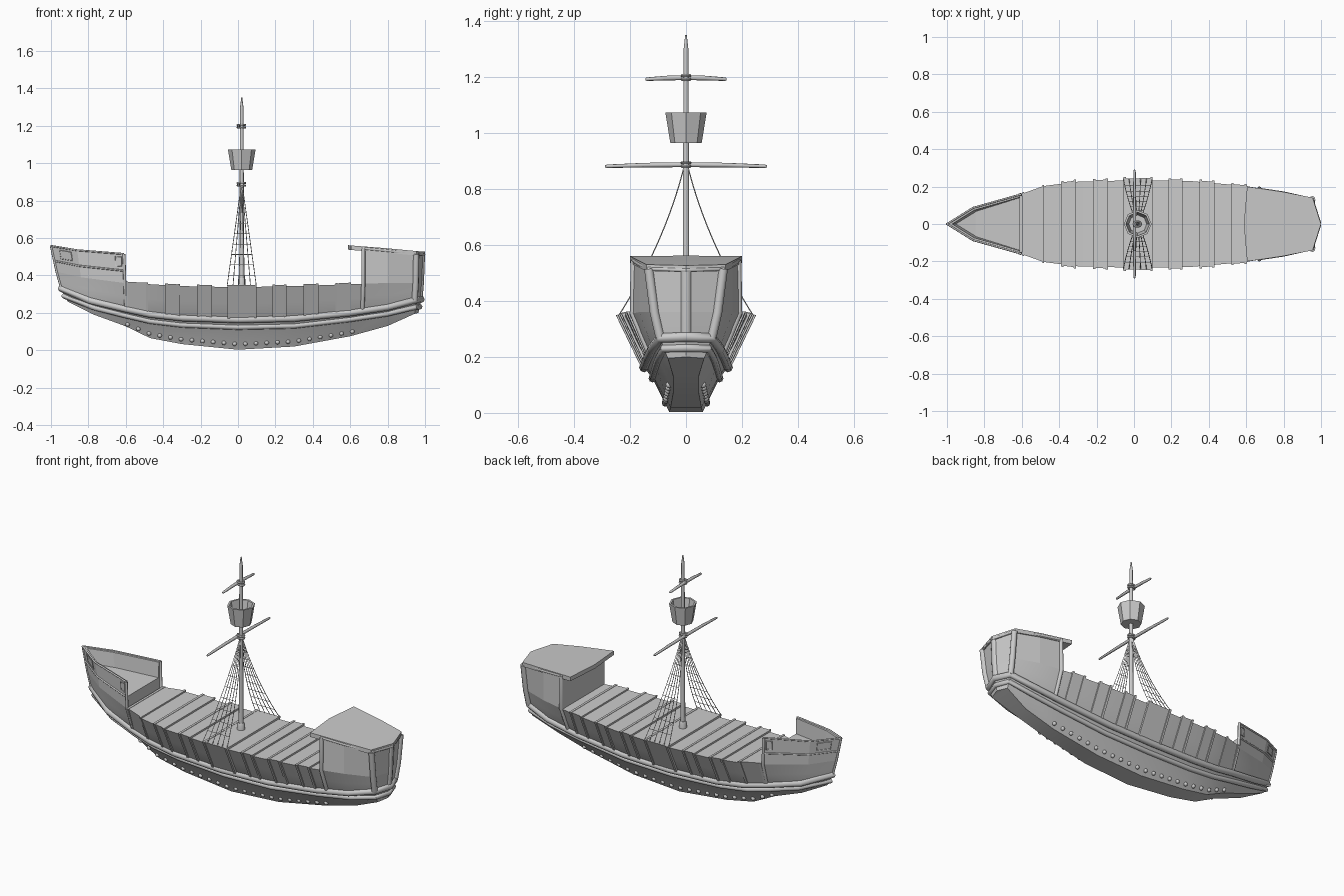
import bpy, bmesh, math
from mathutils import Vector

if "Cube" in bpy.data.objects:
    bpy.data.objects.remove(bpy.data.objects["Cube"])

# half-breadth hull lines (x, half width, z), bow to stern
BOT = [(-.91, 0, .26), (-.77, .03, .19), (-.6, .04, .128), (-.47, .05, .065), (-.3, .056, .033), (0, .06, .003),
       (.3, .055, .02), (.6, .045, .075), (.8, .045, .13), (.945, .065, .195), (.965, 0, .2)]
W1 = [(-.93, 0, .29), (-.77, .055, .228), (-.6, .085, .185), (-.47, .1, .155), (-.3, .11, .135), (0, .12, .123),
      (.3, .118, .13), (.6, .108, .165), (.8, .098, .195), (.945, .08, .23), (.972, 0, .232)]
W2 = [(-.945, 0, .33), (-.79, .068, .265), (-.6, .11, .22), (-.47, .128, .192), (-.3, .142, .173), (0, .15, .163),
      (.3, .146, .17), (.6, .135, .2), (.8, .12, .23), (.945, .092, .268), (.98, 0, .272)]
DECK = [(-.97, 0, .42), (-.84, .075, .39), (-.61, .155, .36), (-.47, .205, .353), (-.3, .226, .343), (0, .234, .337),
        (.3, .23, .343), (.6, .203, .353), (.8, .167, .36), (.95, .113, .36), (.988, 0, .36)]
FORE = [(-1, 0, .558), (-.86, .087, .535), (-.61, .157, .515)]
AFT = [(.66, .187, .545), (.8, .166, .532), (.953, .133, .515), (.994, 0, .51)]


def at(line, x):
    """Point on a hull line at the given x."""
    for a, b in zip(line, line[1:]):
        if a[0] <= x <= b[0]:
            return Vector(a).lerp(Vector(b), (x - a[0]) / (b[0] - a[0]))
    return Vector(line[-1])


def mix(l1, l2, t):
    return [Vector(a).lerp(Vector(b), t) for a, b in zip(l1, l2)]


def finish(name, bm, smooth=None):
    bmesh.ops.remove_doubles(bm, verts=bm.verts, dist=1e-5)
    bmesh.ops.recalc_face_normals(bm, faces=bm.faces)
    me = bpy.data.meshes.new(name)
    bm.to_mesh(me)
    bm.free()
    ob = bpy.data.objects.new(name, me)
    bpy.context.collection.objects.link(ob)
    if smooth:
        activate(ob)
        bpy.ops.object.shade_smooth_by_angle(angle=math.radians(smooth))
    return ob


def activate(ob):
    bpy.ops.object.select_all(action='DESELECT')
    ob.select_set(True)
    bpy.context.view_layer.objects.active = ob


def face(bm, pts):
    """Face from points, skipping coincident ones."""
    ps = []
    for p in pts:
        if all((Vector(p) - q).length > 1e-5 for q in ps):
            ps.append(Vector(p))
    if len(ps) > 2:
        bm.faces.new([bm.verts.new(p) for p in ps])


def flip(p):
    return Vector((p[0], -p[1], p[2]))


def loft(name, levels, closed=True, smooth=None):
    """Skin symmetric half lines stacked bottom to top; capped when closed."""
    bm = bmesh.new()
    for a, b in zip(levels, levels[1:]):
        for i in range(len(a) - 1):
            q = [a[i], a[i + 1], b[i + 1], b[i]]
            face(bm, q)
            face(bm, [flip(p) for p in q])
        if closed:
            for k in (0, -1):
                face(bm, [a[k], flip(a[k]), flip(b[k]), b[k]])
    if closed:
        for l in (levels[0], levels[-1]):
            for p, q in zip(l, l[1:]):
                face(bm, [p, q, flip(q), flip(p)])
    return finish(name, bm, smooth)


def tube(name, paths, r, cyclic=False, res=2, radii=None):
    cu = bpy.data.curves.new(name, 'CURVE')
    cu.dimensions = '3D'
    cu.bevel_depth, cu.bevel_resolution, cu.use_fill_caps = r, res, True
    for path in paths:
        sp = cu.splines.new('POLY')
        sp.points.add(len(path) - 1)
        for i, p in enumerate(path):
            sp.points[i].co = (*p, 1)
            sp.points[i].radius = radii[i] if radii else 1
        sp.use_cyclic_u = cyclic
    ob = bpy.data.objects.new(name, cu)
    bpy.context.collection.objects.link(ob)
    activate(ob)
    bpy.ops.object.convert(target='MESH')
    bpy.ops.object.shade_smooth_by_angle(angle=math.radians(50))
    return ob


def both(path):
    return [path] if all(abs(p[1]) < 1e-5 for p in path) else [path, [flip(p) for p in path]]


def lathe(name, prof, sides, x, smooth=None):
    bm = bmesh.new()
    for (r0, z0), (r1, z1) in zip(prof, prof[1:]):
        for i in range(sides):
            a, b = (2 * math.pi * k / sides for k in (i, i + 1))
            face(bm, [(x + r * math.cos(t), r * math.sin(t), z)
                      for r, t, z in ((r0, a, z0), (r0, b, z0), (r1, b, z1), (r1, a, z1))])
    return finish(name, bm, smooth)


# hull and wales
loft("hull", [BOT, W1, W2, mix(W2, DECK, .5), DECK], smooth=25)
for name, line, r in (("upper_wale", W2, .018), ("lower_wale", W1, .014)):
    tube(name, [list(line) + [flip(p) for p in line[-2:0:-1]]], r, True)

# raised cross frames with edge posts; the middle one carries the shrouds
def frame(name, x0, x1, out):
    lo, hi = [], []
    for x in (x0, x1):
        a, b = at(W2, x), at(DECK, x)
        lo.append(a + Vector((0, out * .7, 0)))
        hi.append(b + Vector((0, out, .006 + out * .3)))
    loft(name, [lo, hi])

for i, (x0, x1, out) in enumerate([(-.6, -.48, .003), (-.39, -.31, .007), (-.22, -.14, .007), (-.055, .1, .012),
                                   (.185, .26, .007), (.35, .43, .007), (.52, .605, .004)]):
    frame(f"frame_panel_{i}", x0, x1, out)
    for s, x in (("a", x0), ("b", x1 - .013)):
        frame(f"frame_post_{i}{s}", x, x + .013, out + .006)

# bolts along the bottom
bm = bmesh.new()
for i in range(22):
    x = -.59 + i * .0572
    p = at(BOT, x).lerp(at(W1, x), .25)
    for q in (p, flip(p)):
        v = bmesh.ops.create_icosphere(bm, subdivisions=2, radius=.012)['verts']
        bmesh.ops.translate(bm, verts=v, vec=q)
finish("hull_bolts", bm, 60)

# forecastle: floor block, bulwark, trim
floor = mix(DECK[:3], FORE, .42)
loft("forecastle_base", [DECK[:3], floor])
inner = [(-.972, 0, .553), (-.856, .073, .533), (-.61, .143, .514)]
inner_low = [(-.95, 0, .46), (-.84, .068, .44), (-.61, .14, .42)]
bul = loft("forecastle_bulwark", [floor, FORE, inner, inner_low], closed=False)
bm = bmesh.new()
for s in (1, -1):
    face(bm, [(p[0], s * p[1], p[2]) for p in (floor[2], FORE[2], inner[2], inner_low[2])])
finish("bulwark_ends", bm)
tube("forecastle_floor_trim", both(floor), .005)
tube("forecastle_rail", both(FORE), .005)
tube("forecastle_end_posts", both([at(W2, -.6), at(DECK, -.605), FORE[2]]), .008)
tube("stem", [[W2[0], DECK[0], FORE[0]]], .006)

# framed ports in the bulwark, each a rectangle on one wall segment
ports = []
for a, u0, u1 in ((0, .3, .75), (1, .82, .95)):
    rect = []
    for u, v in ((u0, .25), (u1, .25), (u1, .8), (u0, .8)):
        lo, hi = floor[a].lerp(floor[a + 1], u), Vector(FORE[a]).lerp(Vector(FORE[a + 1]), u)
        rect.append(lo.lerp(hi, v))
    ports += both(rect)
tube("bulwark_ports", ports, .003, True, 1)

# sterncastle: walls, posts and overhanging roof
base = [at(DECK, .66), Vector(DECK[8]), Vector(DECK[9]), Vector(DECK[10])]
loft("sterncastle_walls", [base, AFT])
tube("sterncastle_front_posts", both([at(W2, .665), at(DECK, .67), Vector(AFT[0]) + Vector((.01, 0, 0))]), .011)
tube("sterncastle_corner_posts", both([W2[9], DECK[9], AFT[2]]), .017)
tube("sterncastle_centre_post", [[(.965, 0, .275), (.972, 0, .36), (.978, 0, .51)]], .022)
tube("sterncastle_top_trim", both(AFT), .008)
roof = [Vector(p) for p in ((.587, 0, .562), (.605, .2, .56), (.8, .171, .545), (.955, .141, .53), (1, 0, .527))]
loft("sterncastle_roof", [[p - Vector((0, 0, .024)) for p in roof], roof])

# mast with foot collar and crow's nest
MX = .02
lathe("mast", [(0, .33), (.013, .33), (.011, .9), (.009, 1.29), (.009, 1.3), (.003, 1.35), (0, 1.35)], 10, MX, 40)
lathe("mast_foot", [(.021, .33), (.021, .375), (.016, .387), (0, .387)], 10, MX, 40)
lathe("crows_nest", [(0, .965), (.056, .965), (.074, 1.074), (.063, 1.074), (.048, .98), (0, .98)], 8, MX)

# yards with their lashings
for name, z, half in (("lower", .887, .29), ("upper", 1.198, .145)):
    ys = (-1, -.97, -.5, 0, .5, .97, 1)
    tube(name + "_yard", [[(.003, half * y, z - .006 * y * y) for y in ys]], .009,
         radii=(.4, .7, .9, 1, .9, .7, .4))
    ring = [(.018 + .02 * math.cos(k * math.pi / 5), .014 * math.sin(k * math.pi / 5)) for k in range(10)]
    tube(name + "_lashing", [[(x, y, z + dz) for x, y in ring] for dz in (-.007, .007)], .006, True, 1)

# shrouds and ratlines
def shroud(k, t):
    """k: across -1..1, t: 0 at deck to 1 at mast."""
    y = .242 * (1 - t) - .1 * t * (1 - t) + .008 * t
    return Vector((MX + k * .074 * (1 - t) + k * .004, y, .345 + .53 * t))

ropes = []
for i in range(6):
    ropes += both([shroud(-1 + i * .4, j / 10) for j in range(11)])
tube("shrouds", ropes, .002, res=0)
rats = []
for j in range(1, 9):
    rats += both([shroud(-1, j * .105), shroud(1, j * .105)])
tube("ratlines", rats, .0015, res=0)
